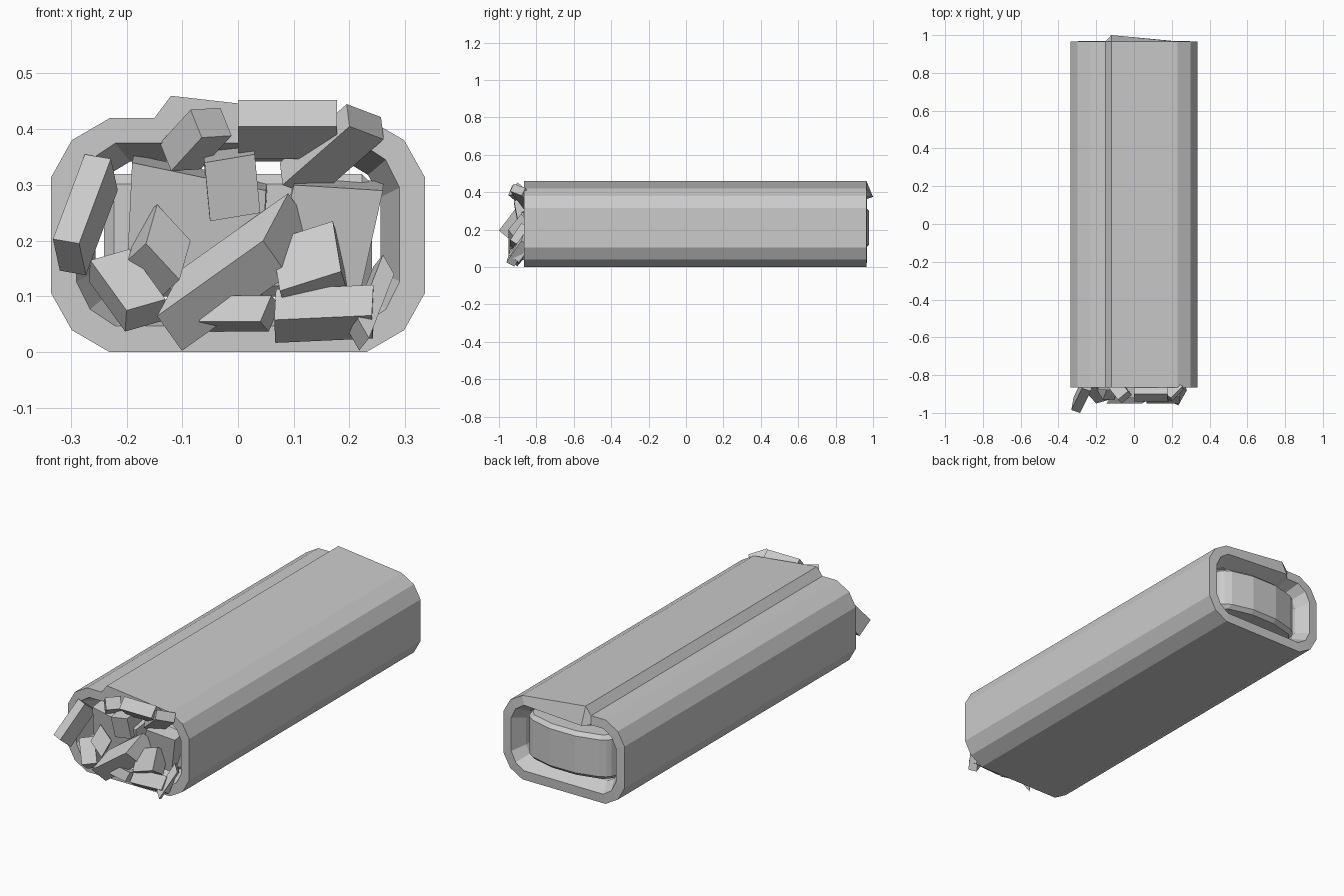
import bpy, bmesh
from mathutils import Vector

cube = bpy.data.objects.get("Cube")
if cube:
    bpy.data.objects.remove(cube, do_unlink=True)

grey = bpy.data.materials.new("plain grey")
grey.use_nodes = True
COLOUR = (0.6, 0.6, 0.6, 1)
grey.diffuse_color = COLOUR
grey.node_tree.nodes["Principled BSDF"].inputs["Base Color"].default_value = COLOUR


def finish(name, bm):
    bmesh.ops.recalc_face_normals(bm, faces=bm.faces)
    mesh = bpy.data.meshes.new(name)
    bm.to_mesh(mesh)
    bm.free()
    mesh.materials.append(grey)
    obj = bpy.data.objects.new(name, mesh)
    bpy.context.collection.objects.link(obj)
    return obj


def outline(w, mid, chamfer, low, high, corner, lip):
    """Rounded section as (x, z) points, with a lapped seam on top."""
    right = [(mid, low), (chamfer, low + corner * .6), (w, low + corner * 1.6),
             (w, high - corner * 1.6), (chamfer, high - corner * .6), (mid, high)]
    left = [(-x, z) for x, z in reversed(right)]
    return right + [(-.12, high + lip), (-.15, high)] + left


def section(points, y, scale=(1, 1)):
    return [Vector((x * scale[0], y, .21 + (z - .21) * scale[1])) for x, z in points]


# Rolled wrapper: outer skin, rims and tapered mouths, lofted as one ring
outer = outline(.335, .23, .298, 0, .42, .066, .04)
inner = outline(.29, .22, .265, .047, .375, .05, 0)
back_rim = section(inner, .968)
SEAM = 6
back_rim[SEAM].y = 1
rings = [section(outer, -.865), section(outer, .965), back_rim,
         section(inner, .9, (.88, .8)), section(inner, -.76, (.88, .8)),
         section(inner, -.865)]
bm = bmesh.new()
loops = [[bm.verts.new(p) for p in ring] for ring in rings]
n = len(outer)
for a, b in zip(loops, loops[1:] + loops[:1]):
    for i in range(n):
        j = (i + 1) % n
        bm.faces.new((a[i], a[j], b[j], b[i]))
finish("wrapper", bm)

# Inner core with a faceted, bulging back end
half = [(.24, -.8), (.24, .9), (.2, .945), (.07, .978)]
plan = half + [(-x, y) for x, y in reversed(half)]
bm = bmesh.new()
face = bm.faces.new([bm.verts.new((x, y, .1)) for x, y in plan])
solid = bmesh.ops.extrude_face_region(bm, geom=[face])
top = [v for v in solid["geom"] if isinstance(v, bmesh.types.BMVert)]
bmesh.ops.translate(bm, verts=top, vec=(0, 0, .22))
core = finish("core", bm)
bevel = core.modifiers.new("soft edges", 'BEVEL')
bevel.width = .018
bevel.segments = 1


def chunk(name, a, b, c, depth):
    """Block built back from the parallelogram spanned by corner a and b, c."""
    a, b, c = Vector(a), Vector(b), Vector(c)
    inward = (b - a).cross(c - a).normalized()
    if inward.y < 0:
        inward.negate()
    bm = bmesh.new()
    front = [bm.verts.new(p) for p in (a, b, b + c - a, c)]
    back = [bm.verts.new(v.co + inward * depth) for v in front]
    bm.faces.new(front)
    bm.faces.new(back)
    for i in range(4):
        j = (i + 1) % 4
        bm.faces.new((front[i], front[j], back[j], back[i]))
    finish(name, bm)


# Chopped filling spilling from the front
chunk("left_chunk", (-.332, -.985, .203), (-.285, -1, .195), (-.275, -.87, .355), .09)
chunk("upper_left_chunk", (-.12, -.88, .325), (-.065, -.95, .385), (-.14, -.86, .375), .07)
chunk("top_bar", (0, -.94, .405), (.178, -.94, .405), (0, -.9, .452), .09)
chunk("upper_right_chunk", (.08, -.86, .3), (.2, -.94, .405), (.075, -.84, .34), .09)
chunk("middle_chunk", (-.05, -.9, .235), (.04, -.9, .25), (-.06, -.92, .34), .1)
chunk("left_backing", (-.2, -.85, .13), (.04, -.85, .08), (-.19, -.88, .34), .1)
chunk("diagonal_slab", (-.145, -.95, .065), (.045, -.95, .2), (-.1, -.88, .15), .09)
chunk("small_left_chunk", (-.105, -.93, .13), (-.165, -.93, .195), (-.085, -.88, .2), .07)
chunk("lower_left_chunk", (-.2, -.95, .075), (-.265, -.88, .165), (-.13, -.93, .095), .06)
chunk("right_chunk", (.075, -.94, .11), (.185, -.94, .145), (.06, -.88, .2), .08)
chunk("bottom_bar", (.065, -.95, .058), (.24, -.95, .066), (.068, -.91, .113), .07)
chunk("bottom_chunk", (-.07, -.92, .055), (.04, -.95, .055), (-.05, -.91, .102), .06)
chunk("lower_right_chunk", (.235, -.96, .025), (.28, -.88, .14), (.215, -.95, .06), .05)
chunk("right_backing", (.06, -.84, .12), (.22, -.84, .11), (.1, -.87, .3), .1)
